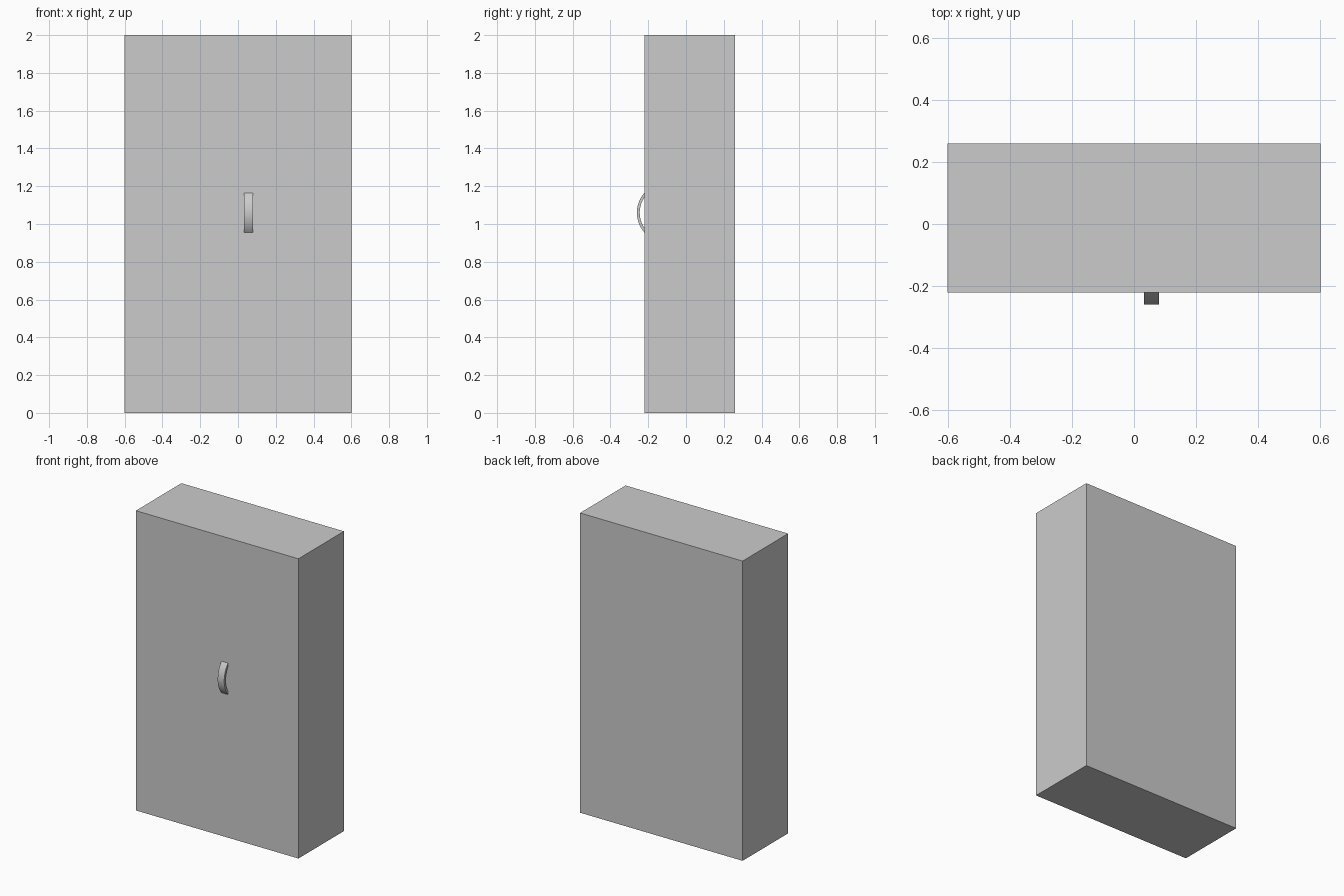
import bpy, bmesh
from math import sin, cos, asin

if "Cube" in bpy.data.objects:
    bpy.data.objects.remove(bpy.data.objects["Cube"])

FRONT = -0.22

# Cabinet body: one plain closed box
bpy.ops.mesh.primitive_cube_add(size=1, location=(0, 0.02, 1))
body = bpy.context.object
body.name = "cabinet_body"
body.scale = (1.2, 0.48, 2.0)
bpy.ops.object.transform_apply(location=False, rotation=False, scale=True)


def arc(radius, cy, cz, steps=20):
    """Points (y, z) of an arc bulging to the front, ending on the door plane."""
    half = asin((radius ** 2 - (FRONT - cy) ** 2) ** 0.5 / radius)
    angles = [-half + 2 * half * i / steps for i in range(steps + 1)]
    return [(cy - radius * cos(a), cz + radius * sin(a)) for a in angles]


# Door handle: curved band cut off flush with the door
CY, CZ = -0.102, 1.06
outer, inner = arc(0.158, CY, CZ), arc(0.143, CY, CZ)
bm = bmesh.new()
rings = []
for (oy, oz), (iy, iz) in zip(outer, inner):
    corners = [(0.032, oy, oz), (0.08, oy, oz), (0.08, iy, iz), (0.032, iy, iz)]
    rings.append([bm.verts.new(c) for c in corners])
for a, b in zip(rings, rings[1:]):
    for i in range(4):
        j = (i + 1) % 4
        bm.faces.new((a[i], a[j], b[j], b[i]))
bm.faces.new(rings[0])
bm.faces.new(rings[-1])
bmesh.ops.recalc_face_normals(bm, faces=bm.faces)
mesh = bpy.data.meshes.new("door_handle")
bm.to_mesh(mesh)
bm.free()
handle = bpy.data.objects.new("door_handle", mesh)
bpy.context.collection.objects.link(handle)

bpy.ops.object.select_all(action='DESELECT')
handle.select_set(True)
bpy.context.view_layer.objects.active = handle
bpy.ops.object.shade_smooth_by_angle()
